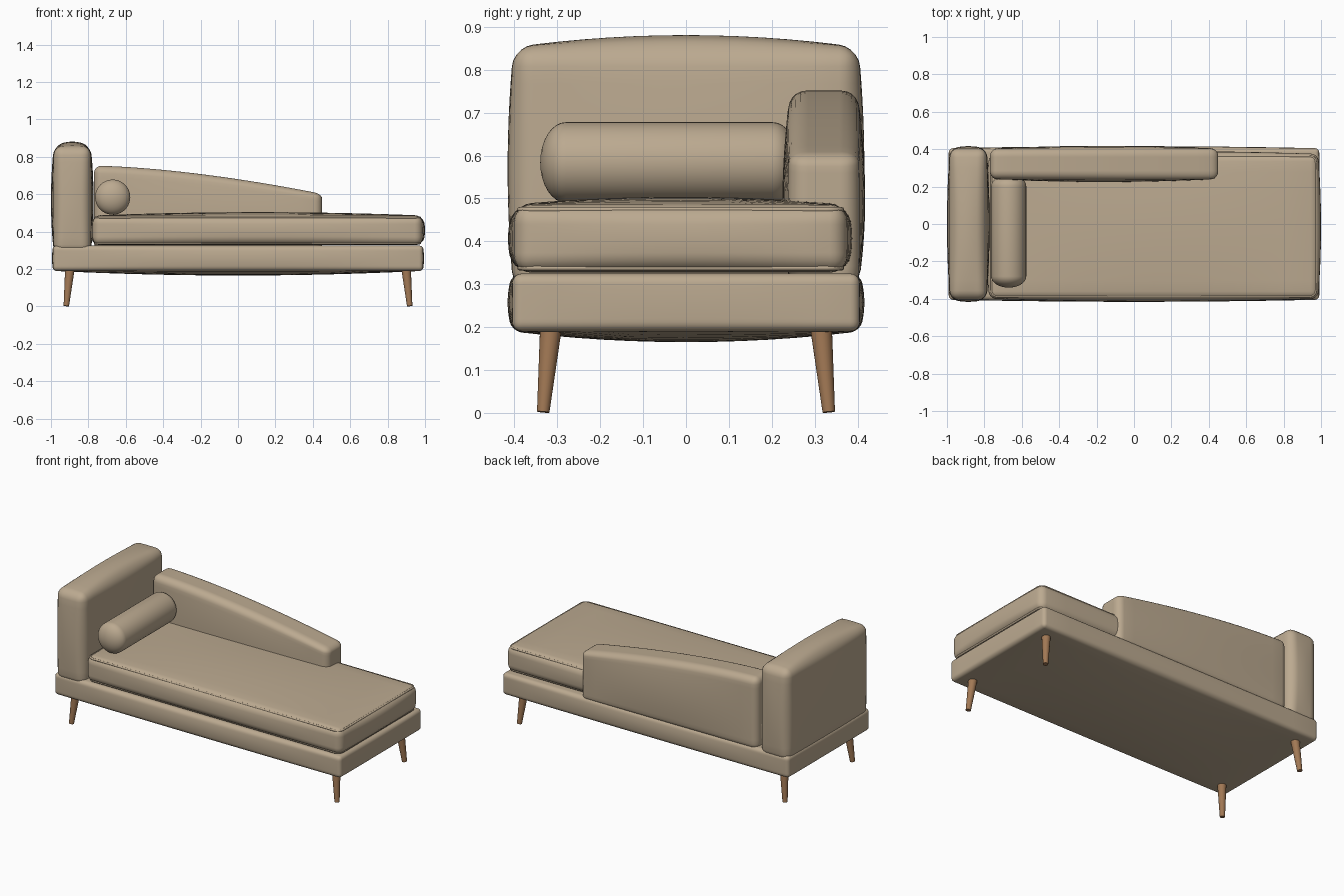
import bpy, bmesh, math
from mathutils import Vector, Matrix

if "Cube" in bpy.data.objects:
    bpy.data.objects.remove(bpy.data.objects["Cube"])


def material(name, color):
    m = bpy.data.materials.new(name)
    m.diffuse_color = (*color, 1)
    m.use_nodes = True
    m.node_tree.nodes["Principled BSDF"].inputs["Base Color"].default_value = m.diffuse_color
    return m


fabric = material("beige fabric", (0.50, 0.40, 0.28))
wood = material("warm wood", (0.36, 0.19, 0.09))


def finish(name, bm, mat):
    bmesh.ops.recalc_face_normals(bm, faces=bm.faces)
    me = bpy.data.meshes.new(name)
    bm.to_mesh(me)
    bm.free()
    ob = bpy.data.objects.new(name, me)
    bpy.context.collection.objects.link(ob)
    me.materials.append(mat)
    bpy.ops.object.select_all(action='DESELECT')
    ob.select_set(True)
    bpy.context.view_layer.objects.active = ob
    bpy.ops.object.shade_smooth_by_angle(angle=math.radians(40))
    return ob


def padded_box(name, lo, hi, radius, bulge, shape=None, cuts=12):
    """Rounded box whose faces swell by bulge (x, y, -z, +z)."""
    lo, hi = Vector(lo), Vector(hi)
    mid, half = (lo + hi) / 2, (hi - lo) / 2
    bm = bmesh.new()
    bmesh.ops.create_cube(bm, size=2)
    bmesh.ops.scale(bm, vec=half, verts=bm.verts)
    bmesh.ops.bevel(bm, geom=bm.edges[:], offset=radius, segments=5,
                    profile=0.5, affect='EDGES')
    for axis in range(3):
        n = Vector((0, 0, 0))
        n[axis] = 1
        span = half[axis] - radius
        for i in range(1, cuts):
            bmesh.ops.bisect_plane(bm, geom=bm.verts[:] + bm.edges[:] + bm.faces[:],
                                   plane_co=n * span * (2 * i / cuts - 1), plane_no=n)
    for v in bm.verts:
        u = [v.co[i] / half[i] for i in range(3)]
        w = [max(0, 1 - a * a) for a in u]
        v.co.x += bulge[0] * u[0] * w[1] * w[2]
        v.co.y += bulge[1] * u[1] * w[0] * w[2]
        v.co.z += (bulge[3] if u[2] > 0 else bulge[2]) * u[2] * w[0] * w[1]
        v.co += mid
        if shape:
            shape(v.co)
    return finish(name, bm, fabric)


# Upholstered base and headrest
padded_box("base", (-0.99, -0.405, 0.19), (0.99, 0.405, 0.325), 0.022,
           (0.004, 0.011, 0.025, 0.0))
padded_box("headrest", (-0.985, -0.402, 0.285), (-0.787, 0.402, 0.853), 0.045,
           (0.015, 0.014, 0.0, 0.028))


# Sloping back arm
def slope(co):
    t = min(1, max(0, (co.x + 0.77) / 1.22))
    co.z -= 0.15 * t ** 1.6 * (co.z - 0.30) / 0.45


padded_box("side_back", (-0.77, 0.24, 0.30), (0.45, 0.403, 0.752), 0.04,
           (0.0, 0.015, 0.0, 0.0), slope, 16)

# Seat cushion with piping round its top and bottom edges
X0, X1, Y0, Y1 = -0.775, 0.985, -0.40, 0.375
padded_box("seat_cushion", (X0, Y0, 0.327), (X1, Y1, 0.486), 0.04,
           (0.015, 0.015, 0.0, 0.018))


def piping(name, z, inset=0.012, r=0.035):
    cu = bpy.data.curves.new(name, 'CURVE')
    cu.dimensions = '3D'
    cu.bevel_depth = 0.006
    cu.bevel_resolution = 2
    pts = []
    corners = [(X1, Y1, 1, 1), (X0, Y1, -1, 1), (X0, Y0, -1, -1), (X1, Y0, 1, -1)]
    for k, (x, y, sx, sy) in enumerate(corners):
        for i in range(6):
            a = math.radians(90 * k + 18 * i)
            pts.append((x - sx * (inset + r) + r * math.cos(a),
                        y - sy * (inset + r) + r * math.sin(a), z, 1))
    sp = cu.splines.new('POLY')
    sp.points.add(len(pts) - 1)
    for p, co in zip(sp.points, pts):
        p.co = co
    sp.use_cyclic_u = True
    cu.materials.append(fabric)
    bpy.context.collection.objects.link(bpy.data.objects.new(name, cu))


piping("cushion_piping_top", 0.474)
piping("cushion_piping_bottom", 0.338)

# Bolster: lathed capsule along y
bm = bmesh.new()
R, CAP, YA, YB = 0.094, 0.06, -0.34, 0.262
prof = []
for i in range(9):
    a = math.pi / 2 * i / 8
    prof.append((R * math.sin(a), YA + CAP * (1 - math.cos(a))))
prof += [(r, YA + YB - y) for r, y in reversed(prof)]
vs = [bm.verts.new((-0.67 + r, y, 0.584)) for r, y in prof]
es = [bm.edges.new(p) for p in zip(vs, vs[1:])]
bmesh.ops.spin(bm, geom=vs + es, cent=(-0.67, 0, 0.584), axis=(0, 1, 0),
               angle=2 * math.pi, steps=40)
bmesh.ops.remove_doubles(bm, verts=bm.verts, dist=1e-5)
finish("bolster", bm, fabric)

# Splayed tapered legs
for sx, xn in ((-1, "left"), (1, "right")):
    for sy, yn in ((-1, "front"), (1, "back")):
        top = Vector((sx * 0.898, sy * 0.314, 0.21))
        foot = Vector((sx * 0.918, sy * 0.333, 0.002))
        d = top - foot
        bm = bmesh.new()
        bmesh.ops.create_cone(bm, cap_ends=True, segments=24, radius1=0.0145,
                              radius2=0.026, depth=d.length,
                              matrix=Matrix.Translation((top + foot) / 2)
                              @ d.to_track_quat('Z', 'Y').to_matrix().to_4x4())
        finish(f"{yn}_{xn}_leg", bm, wood)
